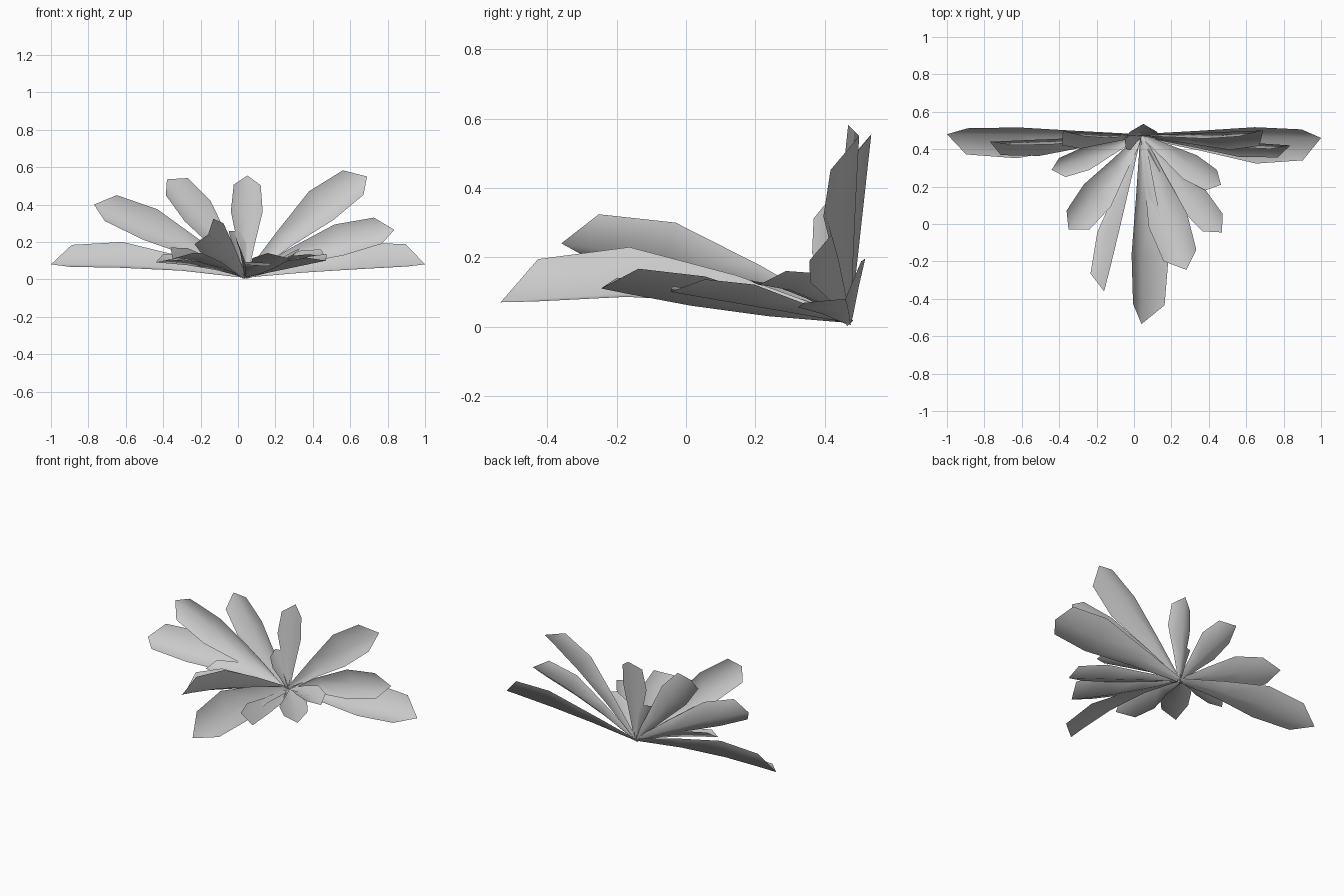
import bpy, math
from mathutils import Vector

if "Cube" in bpy.data.objects:
    bpy.data.objects.remove(bpy.data.objects["Cube"])

BASE = Vector((0.04, 0.475, 0.01))
UP = Vector((0, 0, 1))
# stations along the rib: (position, relative width)
STATIONS = [(0, 0.12), (0.33, 0.55), (0.64, 1.0), (0.9, 0.85)]


def leaf(name, tip, width, roll, fold=0.32, bow=0.03):
    """Folded leaf: a midrib from the base to the tip with two raised edges."""
    axis = Vector(tip) - BASE
    d = axis.normalized()
    h = d.cross(UP).normalized()
    v = h.cross(d)
    r = math.radians(roll)
    side = h * math.cos(r) + v * math.sin(r)
    normal = side.cross(d)
    verts, faces = [], []
    for t, w in STATIONS:
        rib = BASE + axis * t + UP * bow * axis.length * math.sin(math.pi * t)
        half = side * (width * w / 2)
        lift = normal * (width * w * fold)
        verts += [rib - half + lift, rib, rib + half + lift]
    for i in range(len(STATIONS) - 1):
        for j in range(2):
            a = i * 3 + j
            faces.append((a, a + 1, a + 4, a + 3))
    n = len(verts)
    verts.append(Vector(tip))
    faces += [(n - 3, n - 2, n), (n - 2, n - 1, n)]
    for p in verts:
        p.z = max(p.z, 0)
    me = bpy.data.meshes.new(name)
    me.from_pydata(verts, [], faces)
    for poly in me.polygons:
        poly.use_smooth = True
    bpy.context.collection.objects.link(bpy.data.objects.new(name, me))


# upright fan at the back
leaf("back_leaf_centre", (0.05, 0.535, 0.555), 0.17, -10, fold=0.25, bow=0)
leaf("back_leaf_right_high", (0.69, 0.50, 0.55), 0.21, -72, bow=0.03)
leaf("back_leaf_right_mid", (0.835, 0.42, 0.265), 0.18, -74)
leaf("back_leaf_right_low", (1.0, 0.46, 0.08), 0.24, -36, bow=0.01)
leaf("back_leaf_left_high", (-0.38, 0.495, 0.535), 0.185, 70, bow=0.01)
leaf("back_leaf_left_mid", (-0.77, 0.44, 0.40), 0.19, 72, bow=0.02)
leaf("back_leaf_left_low", (-1.0, 0.48, 0.08), 0.215, 40, bow=0.025)

# low leaves spreading to the front
leaf("front_leaf_centre", (0.04, -0.535, 0.07), 0.245, 36, bow=0.05)
leaf("front_leaf_tall", (-0.16, -0.36, 0.24), 0.20, -56, bow=0.035)
leaf("front_leaf_left", (-0.35, -0.03, 0.11), 0.19, 10)
leaf("side_leaf_left", (-0.44, 0.29, 0.09), 0.13, 15)
leaf("front_leaf_right", (0.28, -0.245, 0.11), 0.22, -8, bow=-0.02)
leaf("side_leaf_right", (0.47, -0.045, 0.10), 0.17, -8, fold=0.25, bow=0.0)
leaf("side_leaf_right_upper", (0.465, 0.21, 0.12), 0.15, -12, fold=0.25, bow=0.05)

# small new shoot in the middle
leaf("young_leaf", (-0.05, 0.46, 0.26), 0.12, 45, bow=0)
